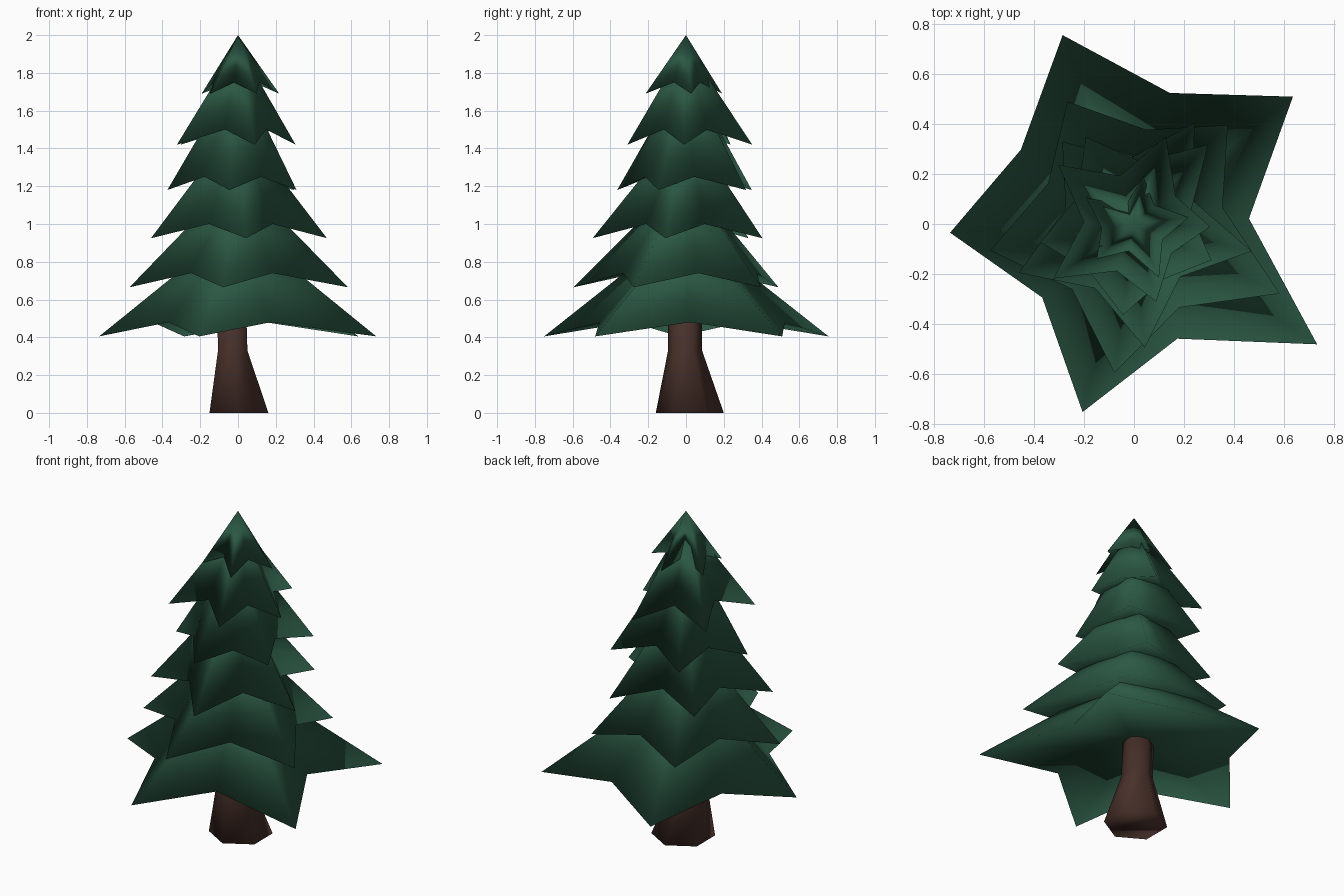
import bpy
import bmesh
from math import cos, sin, radians

if "Cube" in bpy.data.objects:
    bpy.data.objects.remove(bpy.data.objects["Cube"], do_unlink=True)


def make_material(name, color):
    mat = bpy.data.materials.new(name)
    mat.use_nodes = True
    mat.diffuse_color = color
    mat.node_tree.nodes["Principled BSDF"].inputs["Base Color"].default_value = color
    return mat


def finish(bm, name, mat):
    """Smooth every face and link the object."""
    bmesh.ops.recalc_face_normals(bm, faces=bm.faces[:])
    for face in bm.faces:
        face.smooth = True
    mesh = bpy.data.meshes.new(name)
    bm.to_mesh(mesh)
    bm.free()
    mesh.materials.append(mat)
    obj = bpy.data.objects.new(name, mesh)
    bpy.context.scene.collection.objects.link(obj)
    return obj


def branch_tier(name, phase, tips, notches, tip_z, notch_z, apex_z):
    """A five-pointed skirt rising to an apex, closed by a shallow underside."""
    bm = bmesh.new()
    rim = []
    for i, (tip, notch) in enumerate(zip(tips, notches)):
        for radius, z, turn in ((tip, tip_z, 0), (notch, notch_z, 36)):
            a = radians(phase + 72 * i + turn)
            rim.append(bm.verts.new((radius * cos(a), radius * sin(a), z)))
    apex = bm.verts.new((0, 0, apex_z))
    under = bm.verts.new((0, 0, notch_z + 0.08))
    for i, a in enumerate(rim):
        b = rim[(i + 1) % len(rim)]
        bm.faces.new((a, b, apex))
        bm.faces.new((b, a, under))
    return finish(bm, name, needles)


def trunk(name, rings, sides=6):
    """Loft of polygon rings given as (x, y, z, radius)."""
    bm = bmesh.new()
    loops = []
    for x, y, z, r in rings:
        angles = [radians(30 + 360 * i / sides) for i in range(sides)]
        loops.append([bm.verts.new((x + r * cos(a), y + r * sin(a), z)) for a in angles])
    for low, high in zip(loops, loops[1:]):
        for i in range(sides):
            j = (i + 1) % sides
            bm.faces.new((low[i], low[j], high[j], high[i]))
    bm.faces.new(loops[0])
    bm.faces.new(loops[-1])
    return finish(bm, name, bark)


needles = make_material("needle green", (0.024, 0.097, 0.056, 1))
bark = make_material("bark brown", (0.064, 0.03, 0.023, 1))

# Trunk with a flared foot
trunk("trunk", [(0.005, 0.02, 0, 0.18), (-0.028, -0.005, 0.33, 0.09),
                (-0.035, -0.005, 0.62, 0.088)])

# Branch tiers, from the ground up
branch_tier("branches_lowest", 38.7, (0.814, 0.807, 0.736, 0.779, 0.876),
            (0.543, 0.541, 0.47, 0.49, 0.46), 0.405, 0.48, 1.0)
branch_tier("branches_low", 46.5, (0.545, 0.557, 0.584, 0.6, 0.645),
            (0.38, 0.38, 0.36, 0.38, 0.36), 0.665, 0.74, 1.26)
branch_tier("branches_lower_middle", -13, (0.483, 0.472, 0.437, 0.5, 0.496),
            (0.25, 0.26, 0.28, 0.3, 0.28), 0.925, 1.0, 1.54)
branch_tier("branches_upper_middle", 47, (0.435, 0.398, 0.381, 0.367, 0.342),
            (0.25, 0.25, 0.26, 0.25, 0.23), 1.18, 1.25, 1.82)
branch_tier("branches_high", -2, (0.305, 0.373, 0.384, 0.39, 0.323),
            (0.2, 0.2, 0.2, 0.2, 0.19), 1.42, 1.5, 1.95)
branch_tier("branches_top", 7, (0.22, 0.195, 0.22, 0.204, 0.236),
            (0.11, 0.08, 0.13, 0.11, 0.13), 1.69, 1.75, 2.0)
